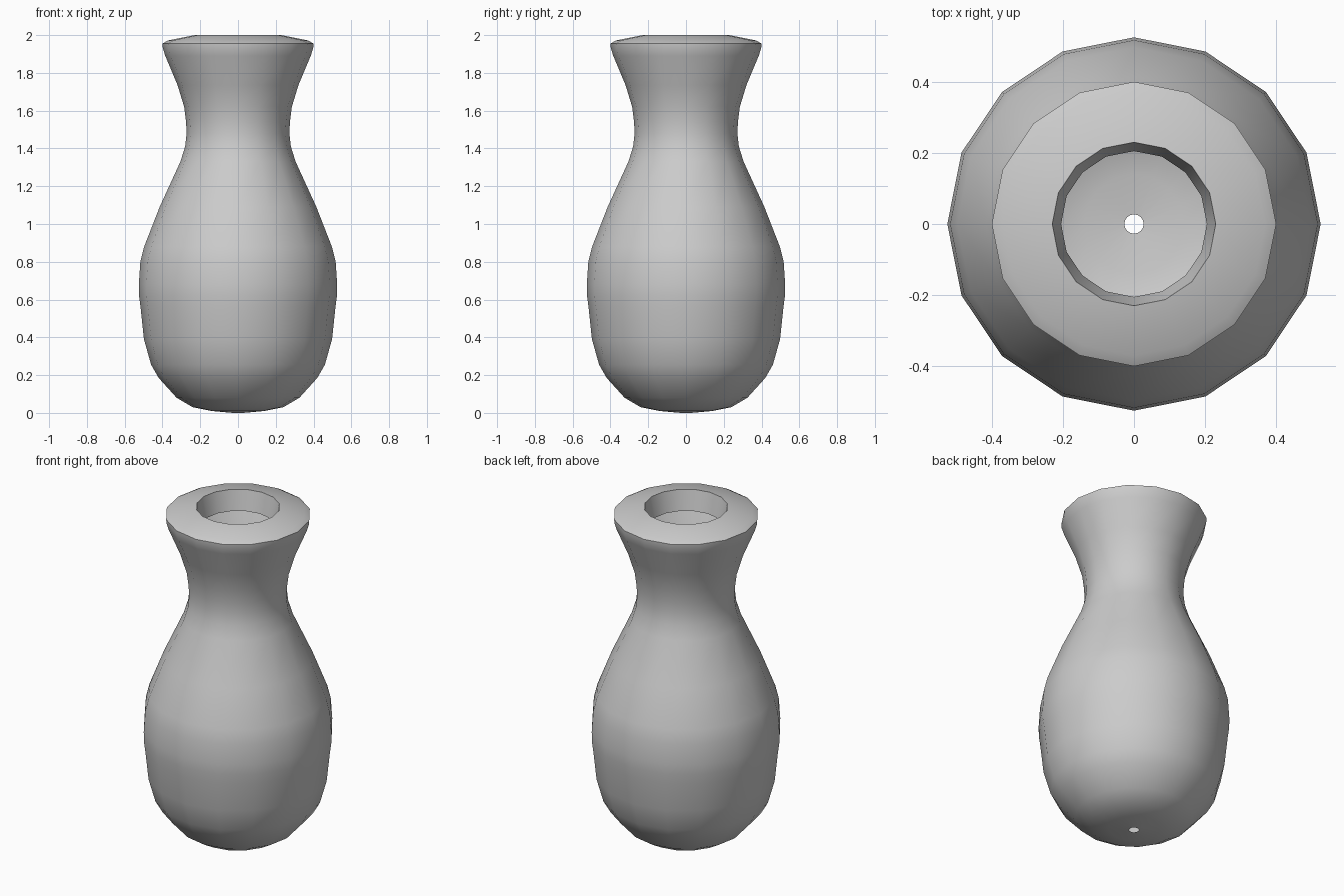
import bpy, bmesh
from math import sin, cos, tau

if "Cube" in bpy.data.objects:
    bpy.data.objects.remove(bpy.data.objects["Cube"])

SIDES = 16

# Open single-wall profile (radius, height): base hole, belly, neck, flare, turned-in lip
profile = [
    (0.027, 0.0), (0.14, 0.01), (0.24, 0.03), (0.325, 0.08),
    (0.42, 0.185), (0.46, 0.255), (0.498, 0.39), (0.516, 0.56),
    (0.524, 0.62), (0.525, 0.68), (0.517, 0.80), (0.497, 0.88),
    (0.415, 1.09), (0.305, 1.33), (0.28, 1.41), (0.272, 1.48),
    (0.275, 1.54), (0.285, 1.62), (0.32, 1.735), (0.385, 1.89),
    (0.398, 1.93), (0.40, 1.955), (0.37, 1.972), (0.23, 2.0), (0.205, 1.88),
]


def lathe(name, pts, sides):
    bm = bmesh.new()
    rings = [[bm.verts.new((r * cos(tau * i / sides), r * sin(tau * i / sides), z))
              for i in range(sides)] for r, z in pts]
    for low, high in zip(rings, rings[1:]):
        for i in range(sides):
            j = (i + 1) % sides
            bm.faces.new((low[i], low[j], high[j], high[i]))
    mesh = bpy.data.meshes.new(name)
    bm.to_mesh(mesh)
    bm.free()
    obj = bpy.data.objects.new(name, mesh)
    bpy.context.collection.objects.link(obj)
    return obj


# Vase body
vase = lathe("vase", profile, SIDES)
bpy.context.view_layer.objects.active = vase
vase.select_set(True)
bpy.ops.object.shade_smooth_by_angle(angle=0.5)
